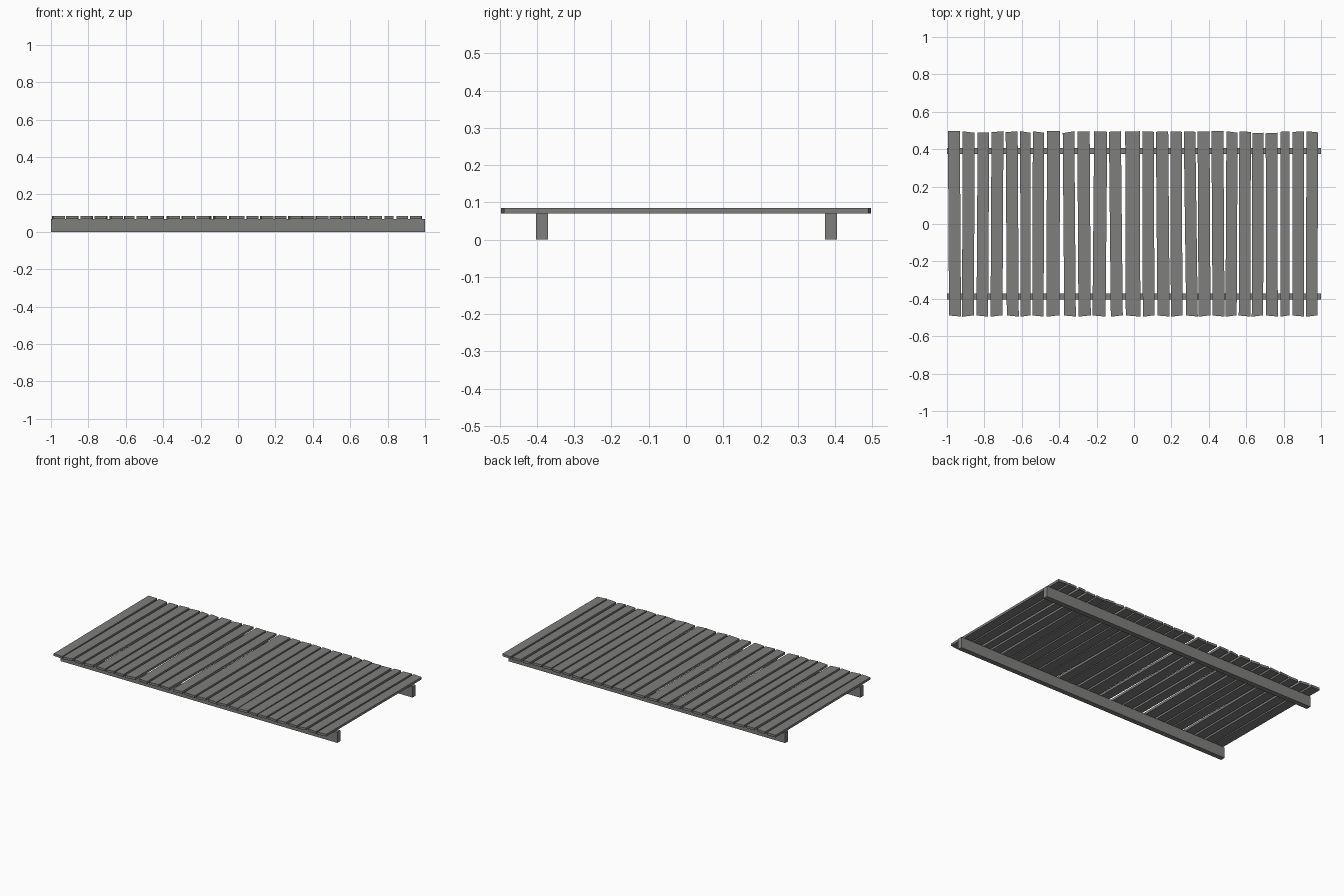
import bpy, bmesh

grey = bpy.data.materials.new("weathered grey wood")
grey.diffuse_color = (0.21, 0.21, 0.205, 1)


def prism(name, outline, z0, z1):
    """Extrude a flat xy outline between two heights."""
    bm = bmesh.new()
    lower = [bm.verts.new((x, y, z0)) for x, y in outline]
    upper = [bm.verts.new((x, y, z1)) for x, y in outline]
    bm.faces.new(lower[::-1])
    bm.faces.new(upper)
    n = len(outline)
    for i in range(n):
        j = (i + 1) % n
        bm.faces.new((lower[i], lower[j], upper[j], upper[i]))
    bmesh.ops.recalc_face_normals(bm, faces=bm.faces)
    me = bpy.data.meshes.new(name)
    bm.to_mesh(me)
    bm.free()
    me.materials.append(grey)
    ob = bpy.data.objects.new(name, me)
    bpy.context.collection.objects.link(ob)
    return ob


# Two long support beams
for name, y in (("front_beam", -0.387), ("back_beam", 0.389)):
    prism(name, [(-1, y - 0.016), (1, y - 0.016), (1, y + 0.016), (-1, y + 0.016)], 0, 0.07)

# Uneven planks: (x at back, x at front, width, slope of back end)
planks = [
    (-.963, -.957, .064, 0), (-.885, -.887, .064, -.008), (-.805, -.811, .062, 0),
    (-.730, -.735, .064, .005), (-.654, -.648, .064, .005), (-.581, -.580, .055, -.008),
    (-.511, -.513, .060, -.008), (-.430, -.434, .070, 0), (-.350, -.342, .062, .010),
    (-.270, -.264, .066, .002), (-.178, -.187, .070, -.003), (-.102, -.092, .064, .003),
    (-.008, -.005, .078, .002), (.076, .078, .062, -.003), (.150, .158, .066, .003),
    (.225, .228, .062, -.003), (.297, .310, .062, -.003), (.372, .377, .064, .002),
    (.446, .452, .064, 0), (.524, .519, .060, -.008), (.594, .591, .062, -.004),
    (.663, .660, .061, .002), (.735, .738, .062, .003), (.807, .807, .050, .003),
    (.879, .879, .062, .004), (.953, .950, .062, -.006),
]
for i, (xb, xf, w, s) in enumerate(planks):
    h = w / 2
    yb = 0.496 - abs(s) / 2 - (0.008 if i in (2, 21, 22) else 0)
    t = 0.004 if i % 2 else -0.003
    prism(f"plank_{i + 1}",
          [(xf - h, -0.492 - t), (xf + h, -0.492 + t), (xb + h, yb + s / 2), (xb - h, yb - s / 2)],
          0.07, 0.085)
